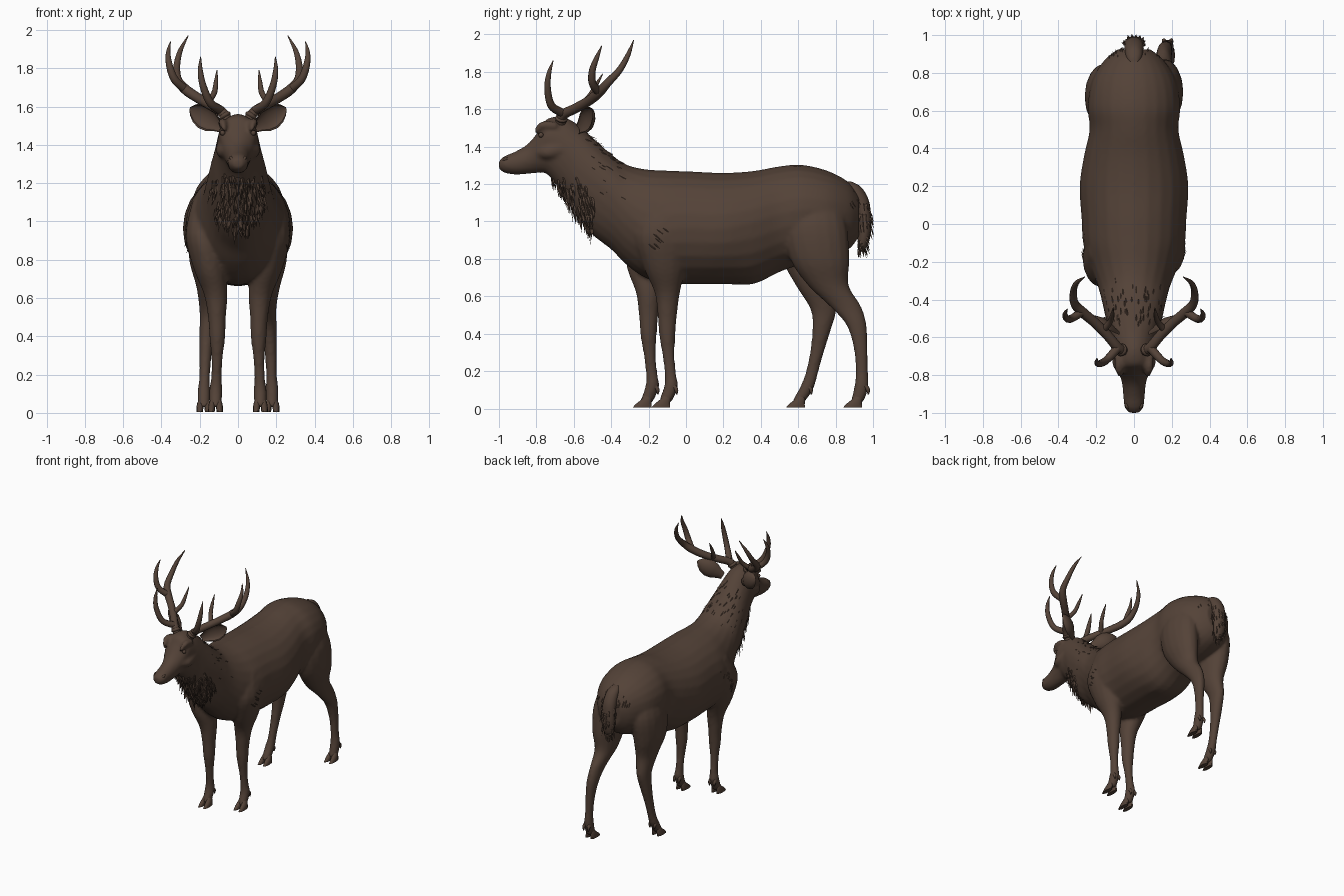
import bpy, bmesh, math, random
from mathutils import Vector

random.seed(4)
cube = bpy.data.objects.get("Cube")
if cube:
    bpy.data.objects.remove(cube)

brown = bpy.data.materials.new("dark brown")
brown.use_nodes = True
COLOR = (0.088, 0.055, 0.039, 1)
brown.diffuse_color = COLOR
brown.node_tree.nodes["Principled BSDF"].inputs["Base Color"].default_value = COLOR


def spline_rows(rows, steps=4):
    """Catmull-Rom interpolation of tuples of any length."""
    pts = [rows[0], *rows, rows[-1]]
    out = []
    for i in range(1, len(pts) - 2):
        for k in range(steps):
            t = k / steps
            out.append([b + 0.5 * t * (c - a + t * (2*a - 5*b + 4*c - d + t * (3*(b - c) + d - a)))
                        for a, b, c, d in zip(*pts[i - 1:i + 3])])
    return out + [list(rows[-1])]


def loft(bm, rings):
    """Skin a list of point rings and cap both ends."""
    loops = [[bm.verts.new(p) for p in ring] for ring in rings]
    n = len(loops[0])
    for a, b in zip(loops, loops[1:]):
        for i in range(n):
            j = (i + 1) % n
            bm.faces.new((a[i], a[j], b[j], b[i]))
    bm.faces.new(loops[0][::-1])
    bm.faces.new(loops[-1])


def angles(n):
    return [2 * math.pi * i / n for i in range(n)]


def trunk(bm, rows, n=24):
    """Rows: y, top, bottom, half width, height fraction of the widest point."""
    rings = []
    for y, top, low, w, f in spline_rows(rows):
        mid = low + (top - low) * f
        rings.append([Vector((w * math.cos(a), y,
                              mid + math.sin(a) * ((top - mid) if math.sin(a) > 0 else (mid - low))))
                      for a in angles(n)])
    loft(bm, rings)


def column(bm, rows, side=1, n=16):
    """Rows: x, y, z, half width, half depth; level rings."""
    loft(bm, [[Vector((side * (x + w * math.cos(a)), y + d * math.sin(a), z)) for a in angles(n)]
              for x, y, z, w, d in spline_rows(rows)])


def tube(bm, rows, side=1, n=10):
    """Rows: x, y, z, radius; round rings across the path."""
    path = spline_rows(rows, 5)
    pts = [Vector((side * r[0], r[1], r[2])) for r in path]
    rings = []
    across = Vector((0, 1, 0))
    for i, p in enumerate(pts):
        t = (pts[min(i + 1, len(pts) - 1)] - pts[max(i - 1, 0)]).normalized()
        u = (across - t * across.dot(t)).normalized()
        across = u
        v = t.cross(u)
        rings.append([p + path[i][3] * (u * math.cos(a) + v * math.sin(a)) for a in angles(n)])
    loft(bm, rings)


def finish(name, bm, sharp=60):
    bmesh.ops.recalc_face_normals(bm, faces=bm.faces)
    mesh = bpy.data.meshes.new(name)
    bm.to_mesh(mesh)
    bm.free()
    mesh.materials.append(brown)
    ob = bpy.data.objects.new(name, mesh)
    bpy.context.collection.objects.link(ob)
    bpy.ops.object.select_all(action='DESELECT')
    ob.select_set(True)
    bpy.context.view_layer.objects.active = ob
    bpy.ops.object.shade_smooth_by_angle(angle=math.radians(sharp))
    return ob


# Torso, neck and head in one run from nose to rump
bm = bmesh.new()
trunk(bm, [
    (-1.0, 1.325, 1.28, .025, .5), (-.97, 1.35, 1.26, .05, .55), (-.91, 1.375, 1.25, .057, .5),
    (-.84, 1.42, 1.255, .064, .5), (-.78, 1.495, 1.26, .085, .65), (-.74, 1.55, 1.25, .1, .65),
    (-.66, 1.56, 1.15, .11, .6), (-.58, 1.52, 1.02, .13, .55), (-.49, 1.44, .92, .152, .58),
    (-.4, 1.36, .85, .172, .58), (-.32, 1.305, .77, .195, .53), (-.22, 1.28, .7, .235, .47),
    (-.1, 1.272, .67, .27, .48), (.02, 1.268, .665, .277, .5), (.2, 1.26, .665, .288, .5),
    (.36, 1.27, .665, .265, .55), (.5, 1.295, .73, .235, .55), (.62, 1.303, .77, .245, .55),
    (.76, 1.27, .8, .222, .55), (.87, 1.21, .85, .155, .55), (.925, 1.14, .92, .085, .55)])

# Hind legs stand apart in stride; the fore legs share one shape, shifted
HIND = {1: [(.12, .69, 1.14, .08, .12), (.153, .69, .98, .103, .17), (.16, .715, .8, .095, .16),
            (.15, .76, .66, .07, .11), (.155, .85, .55, .046, .085), (.162, .91, .45, .04, .055),
            (.17, .933, .33, .032, .038), (.175, .94, .2, .028, .033), (.178, .938, .12, .034, .038),
            (.178, .92, .05, .032, .036), (.178, .91, .03, .028, .03)],
        -1: [(.12, .68, 1.14, .08, .12), (.153, .68, .98, .103, .17), (.16, .67, .8, .095, .155),
             (.15, .69, .66, .068, .105), (.155, .735, .53, .046, .07), (.162, .725, .42, .04, .05),
             (.17, .7, .3, .032, .037), (.175, .67, .18, .028, .034), (.178, .645, .11, .034, .038),
             (.178, .61, .05, .032, .036), (.178, .6, .03, .028, .03)]}
FORE = [(.16, -.11, 1.1, .08, .1), (.178, -.125, .93, .095, .15), (.15, -.115, .76, .085, .115),
        (.117, -.1, .62, .062, .068), (.11, -.1, .5, .047, .052), (.108, -.1, .39, .041, .043),
        (.11, -.093, .28, .029, .032), (.113, -.083, .18, .028, .031), (.116, -.08, .12, .034, .037),
        (.117, -.105, .05, .032, .036), (.117, -.115, .03, .028, .03)]
fore_shift = {1: 0, -1: -.1}
for s in (1, -1):
    column(bm, HIND[s], s)
    column(bm, [(x, y + fore_shift[s] * min(1, (1.2 - z) * 2), z, w, d) for x, y, z, w, d in FORE], s)
    # Brow ridge over the eye, and cheek
    tube(bm, [(.07, -.81, 1.475, .01), (.08, -.765, 1.515, .022), (.085, -.69, 1.51, .02)], s)
    tube(bm, [(.06, -.8, 1.37, .015), (.075, -.74, 1.37, .04), (.08, -.66, 1.39, .035)], s)
body = finish("body", bm)
remesh = body.modifiers.new("blend", 'REMESH')
remesh.mode = 'VOXEL'
remesh.voxel_size = 0.012
soften = body.modifiers.new("soften", 'SMOOTH')
soften.factor = 0.5
soften.iterations = 4
for m in (remesh, soften):
    bpy.ops.object.modifier_apply(modifier=m.name)
if not body.data.materials:
    body.data.materials.append(brown)
bpy.ops.object.shade_smooth()

# Cloven hooves with dewclaws
for s in (1, -1):
    for name, x, y in (("fore_hoof", .117, -.12 + fore_shift[s]), ("hind_hoof", .178, .905 if s > 0 else .6)):
        bm = bmesh.new()
        for k in (-1, 1):
            column(bm, [(x + k * .022, y - .015, 0.005, .017, .053), (x + k * .021, y - .006, .025, .018, .043),
                        (x + k * .018, y + .01, .05, .017, .028), (x + k * .015, y + .015, .07, .012, .02)], s, 10)
            tube(bm, [(x + k * .018, y + .055, .12, .012), (x + k * .02, y + .068, .1, .011),
                      (x + k * .02, y + .07, .075, .003)], s, 6)
        finish(name + ("_left" if s > 0 else "_right"), bm)

# Antlers: beam and three tines, with a burr at the base
BEAM = [(.055, -.67, 1.53, .029), (.085, -.655, 1.572, .027), (.14, -.59, 1.605, .026), (.21, -.52, 1.645, .026),
        (.275, -.465, 1.69, .027), (.315, -.42, 1.74, .023), (.32, -.355, 1.81, .018),
        (.302, -.31, 1.89, .013), (.26, -.28, 1.97, .002)]
TINES = [[(.09, -.66, 1.58, .024), (.145, -.72, 1.62, .021), (.183, -.74, 1.71, .018),
          (.197, -.733, 1.79, .013), (.195, -.71, 1.86, .002)],
         [(.16, -.56, 1.62, .018), (.125, -.515, 1.67, .015), (.115, -.48, 1.73, .011), (.11, -.445, 1.79, .002)],
         [(.275, -.465, 1.69, .023), (.33, -.5, 1.74, .021), (.357, -.5, 1.81, .018),
          (.365, -.475, 1.88, .012), (.352, -.45, 1.94, .002)]]
for s in (1, -1):
    tag = "_left" if s > 0 else "_right"
    bm = bmesh.new()
    for rows in [BEAM] + TINES:
        tube(bm, rows, s)
    tube(bm, [(.062, -.668, 1.54, .026), (.068, -.666, 1.55, .035), (.075, -.664, 1.56, .027)], s)
    finish("antler" + tag, bm)

    # Broad cupped ear, opening forward and outward
    bm = bmesh.new()
    base, tip = Vector((.09, -.58, 1.49)), Vector((.252, -.5, 1.592))
    along = (tip - base).normalized()
    front = Vector((.6, -1, 0))
    front = (front - along * front.dot(along)).normalized()
    up = along.cross(front)
    up *= 1 if up.z > 0 else -1
    rings = []
    for t, w in ((0, .027), (.15, .038), (.35, .06), (.55, .067), (.75, .056), (.9, .034), (1, .006)):
        c = base.lerp(tip, t)
        arc = [(math.cos(math.pi * i / 8), math.sin(math.pi * i / 8)) for i in range(9)]
        shell = [c + up * w * a - front * w * .65 * b for a, b in arc]
        inner = [c + up * w * .85 * a - front * w * .4 * b for a, b in arc[::-1]]
        rings.append([Vector((s * p.x, p.y, p.z)) for p in shell + inner])
    loft(bm, rings)
    finish("ear" + tag, bm, 45)

    # Eye and nostril
    bm = bmesh.new()
    bmesh.ops.create_uvsphere(bm, u_segments=12, v_segments=8, radius=.014)
    bmesh.ops.translate(bm, verts=bm.verts, vec=(s * .08, -.775, 1.462))
    finish("eye" + tag, bm)
    bm = bmesh.new()
    tube(bm, [(.028, -.98, 1.32, .005), (.036, -.968, 1.332, .009), (.04, -.95, 1.335, .005)], s, 8)
    finish("nostril" + tag, bm)

# Tail, flowing out of the rump
bm = bmesh.new()
column(bm, [(0, .86, 1.215, .02, .02), (0, .89, 1.185, .042, .045), (0, .93, 1.12, .05, .045),
            (0, .95, 1.05, .052, .038), (0, .957, .97, .052, .034), (0, .948, .89, .04, .03),
            (0, .938, .84, .012, .012)])
tail = finish("tail", bm)


def tuft(bm, at, normal, flow, length, width):
    """A thin three-sided lock of hair growing off the surface."""
    d = (flow.normalized() + normal * random.uniform(.15, .4)).normalized()
    wide = d.cross(normal).normalized() * width
    root = [bm.verts.new(at + v) for v in (wide, -wide, normal * width * .8)]
    tip = bm.verts.new(at + d * length)
    bm.faces.new(root)
    for i in range(3):
        bm.faces.new((root[i], tip, root[(i + 1) % 3]))


# Hair locks scattered by region: throat mane, nape, shoulder fringe, rump
mane, fringe = bmesh.new(), bmesh.new()
for f in body.data.polygons:
    c, n = Vector(f.center), Vector(f.normal)
    at, roll = c - n * .006, random.random()
    flow = Vector((random.uniform(-.15, .15), .3, -1))
    if -.72 < c.y < -.5 and .95 < c.z < 1.25 and n.z < .1 and (n.z < -.25 or n.y < -.3) and roll < .12:
        tuft(mane, at, n, flow, random.uniform(.05, .09), .012)
    elif -.55 < c.y < -.3 and 1.1 < c.z and roll < .05:
        tuft(mane, at, n, Vector((0, 1, -.6)), random.uniform(.03, .05), .007)
    elif abs(c.x) > .17 and .86 < c.z < 1.18 and abs(c.y + .12 - (c.z - 1.02) * .7) < .035 and roll < .2:
        tuft(fringe, at, n, Vector((0, .8, -.6)), random.uniform(.03, .06), .007)
    elif c.y > .84 and c.z > 1.1 and roll < .06:
        tuft(fringe, at, n, Vector((0, .5, -1)), random.uniform(.03, .05), .007)
for f in tail.data.polygons:
    if f.center.z < 1.1 and random.random() < .25:
        tuft(fringe, Vector(f.center), Vector(f.normal), Vector((0, .1, -1)), .045, .009)
finish("mane_locks", mane, 30)
finish("coat_locks", fringe, 30)
